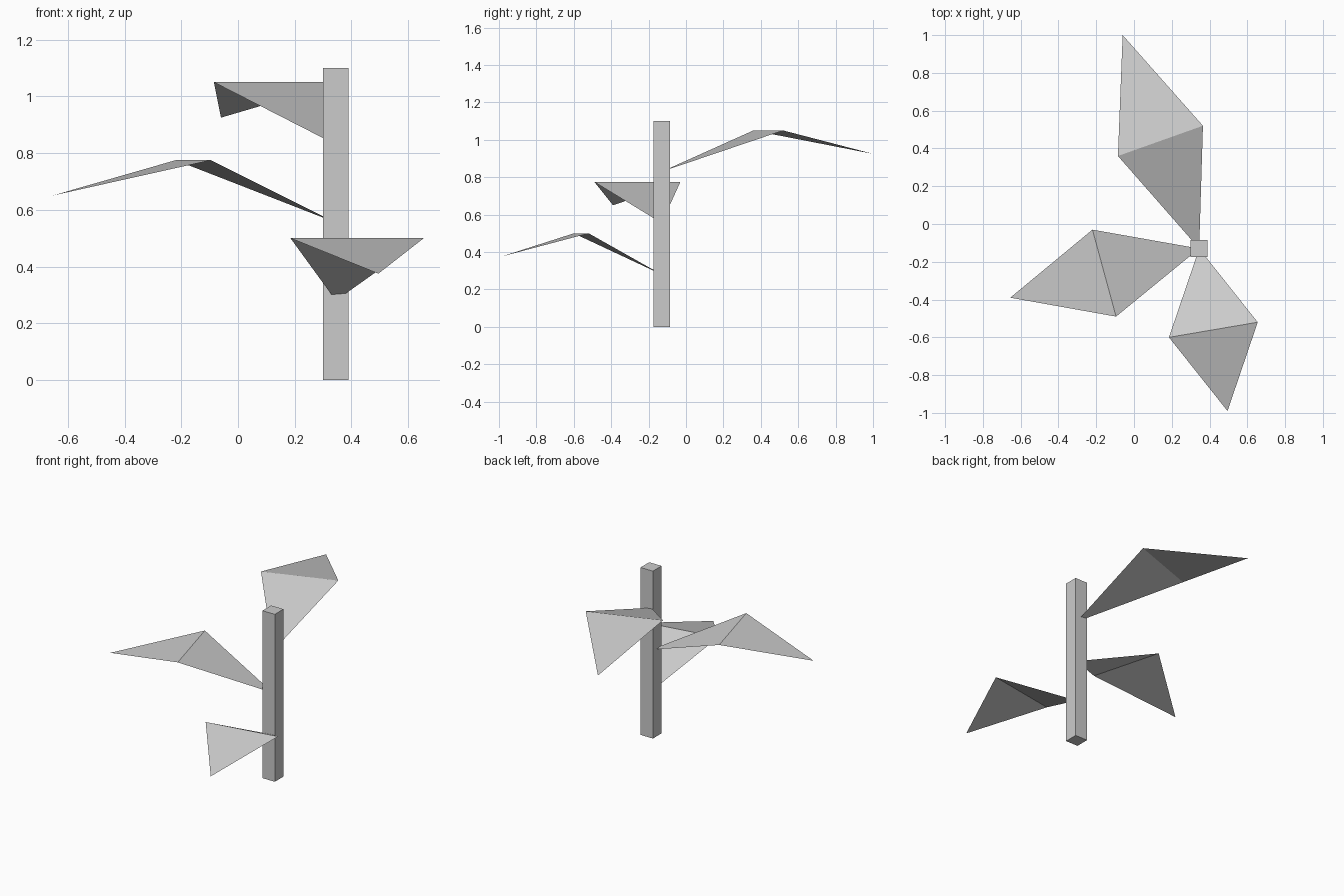
import bpy
from mathutils import Vector

cube = bpy.data.objects.get("Cube")
if cube:
    bpy.data.objects.remove(cube, do_unlink=True)

# Single grey material
grey = bpy.data.materials.new("light grey")
grey.use_nodes = True
colour = (0.6, 0.6, 0.6, 1)
grey.diffuse_color = colour
grey.node_tree.nodes["Principled BSDF"].inputs["Base Color"].default_value = colour

AXIS = Vector((0.345, -0.13, 0))
HEIGHT = 1.1
WIDTH = 0.09

# Square stem
bpy.ops.mesh.primitive_cube_add(size=1, location=AXIS + Vector((0, 0, HEIGHT / 2)))
stem = bpy.context.object
stem.name = "stem"
stem.scale = (WIDTH, WIDTH, HEIGHT)
stem.data.materials.append(grey)


def leaf(name, crease_z, left, right, tip):
    """Folded sheet: rises from the stem axis to a crease, then droops to a tip."""
    root = (AXIS.x, AXIS.y, crease_z - 0.22)
    verts = [root, (*left, crease_z), (*right, crease_z), (*tip, crease_z - 0.125)]
    mesh = bpy.data.meshes.new(name)
    mesh.from_pydata(verts, [], [(0, 2, 1), (1, 2, 3)])
    mesh.materials.append(grey)
    obj = bpy.data.objects.new(name, mesh)
    bpy.context.collection.objects.link(obj)


# Three leaves spiralling up the stem
leaf("lower_leaf", 0.5, (0.655, -0.52), (0.185, -0.6), (0.495, -0.99))
leaf("middle_leaf", 0.775, (-0.095, -0.49), (-0.22, -0.03), (-0.655, -0.39))
leaf("upper_leaf", 1.05, (-0.085, 0.36), (0.365, 0.52), (-0.06, 1.0))
